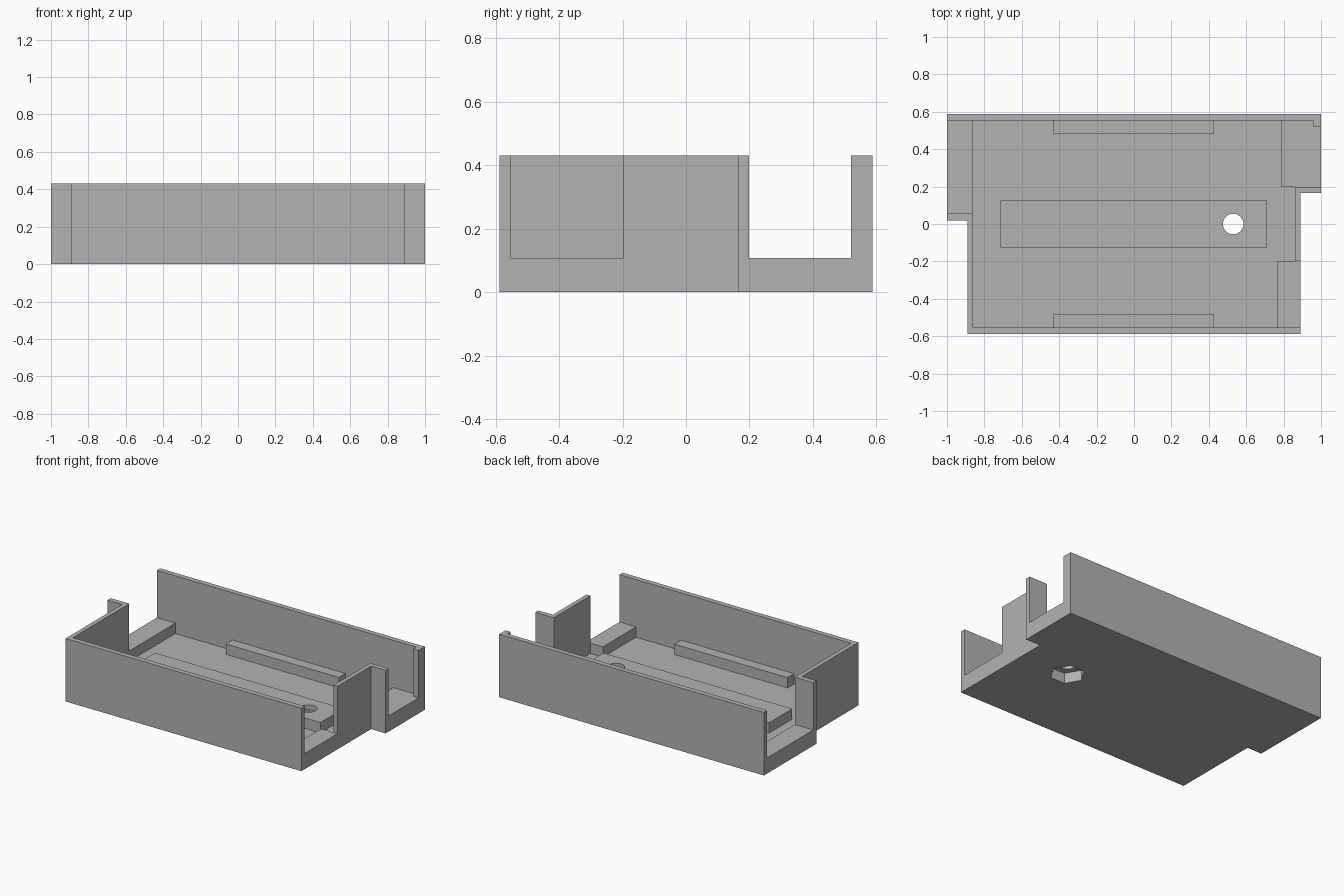
import bpy, bmesh, math

cube = bpy.data.objects.get("Cube")
if cube:
    bpy.data.objects.remove(cube, do_unlink=True)

grey = bpy.data.materials.new("plain grey")
grey.use_nodes = True
colour = (0.45, 0.45, 0.45, 1)
grey.diffuse_color = colour
grey.node_tree.nodes["Principled BSDF"].inputs["Base Color"].default_value = colour

FLOOR, SILL, TOP = 0.036, 0.107, 0.43   # heights of the main levels
OUT, IN = 0.588, 0.553                  # outer and inner faces of the long walls


def prism(name, points, z0, z1):
    """Extrude a plan outline from z0 to z1."""
    bm = bmesh.new()
    face = bm.faces.new([bm.verts.new((x, y, z0)) for x, y in points])
    lid = bmesh.ops.extrude_face_region(bm, geom=[face])["geom"]
    for v in lid:
        if isinstance(v, bmesh.types.BMVert):
            v.co.z = z1
    bmesh.ops.recalc_face_normals(bm, faces=bm.faces)
    mesh = bpy.data.meshes.new(name)
    bm.to_mesh(mesh)
    bm.free()
    mesh.materials.append(grey)
    obj = bpy.data.objects.new(name, mesh)
    bpy.context.collection.objects.link(obj)
    return obj


def block(name, x0, x1, y0, y1, z0, z1):
    return prism(name, [(x0, y0), (x1, y0), (x1, y1), (x0, y1)], z0, z1)


def polygon(cx, radius, sides):
    steps = [2 * math.pi * i / sides for i in range(sides)]
    return [(cx + radius * math.cos(a), radius * math.sin(a)) for a in steps]


def cut(obj, cutter):
    mod = obj.modifiers.new("cut", 'BOOLEAN')
    mod.operation = 'DIFFERENCE'
    mod.solver = 'EXACT'
    mod.object = cutter
    bpy.context.view_layer.objects.active = obj
    bpy.ops.object.modifier_apply(modifier=mod.name)


# Floor slab with stepped ends
base = prism("base", [(-0.89, -OUT), (0.89, -OUT), (0.89, 0.165), (1, 0.165),
                      (1, OUT), (-1, OUT), (-1, 0.02), (-0.89, 0.02)], 0, FLOOR)

# Upright walls
prism("front_and_right_wall", [(0.89, -OUT), (0.89, -IN), (-0.86, -IN), (-0.86, 0.055),
                               (-1, 0.055), (-1, 0.02), (-0.89, 0.02), (-0.89, -OUT)], FLOOR, TOP)
prism("left_wall", [(0.86, -0.197), (0.89, -0.197), (0.89, 0.165), (1, 0.165),
                    (1, 0.198), (0.86, 0.198)], FLOOR, TOP)
prism("back_wall", [(1, OUT), (-1, OUT), (-1, IN), (0.96, IN), (0.96, 0.52), (1, 0.52)], FLOOR, TOP)

# Raised sills in the three end openings
block("right_sill", -1, -0.86, 0.055, IN, FLOOR, SILL)
block("left_back_sill", 0.785, 1, 0.198, IN, FLOOR, SILL)
block("left_front_sill", 0.765, 0.89, -IN, -0.197, FLOOR, SILL)

# Ribs along the long walls
for name, y0, y1 in (("front_rib", -IN, -0.482), ("back_rib", 0.482, IN)):
    block(name, -0.43, 0.425, y0, y1, FLOOR, SILL)

# Raised centre plate
plate = block("centre_plate", -0.715, 0.71, -0.125, 0.125, FLOOR, SILL)

# Screw hole with a hexagonal nut pocket underneath
pocket = prism("nut_pocket_cutter", polygon(0.53, 0.11, 6), -0.1, 0.071)
hole = prism("screw_hole_cutter", polygon(0.53, 0.055, 32), 0.05, 0.2)
cut(base, pocket)
cut(plate, pocket)
cut(plate, hole)
for cutter in (pocket, hole):
    bpy.data.objects.remove(cutter, do_unlink=True)
